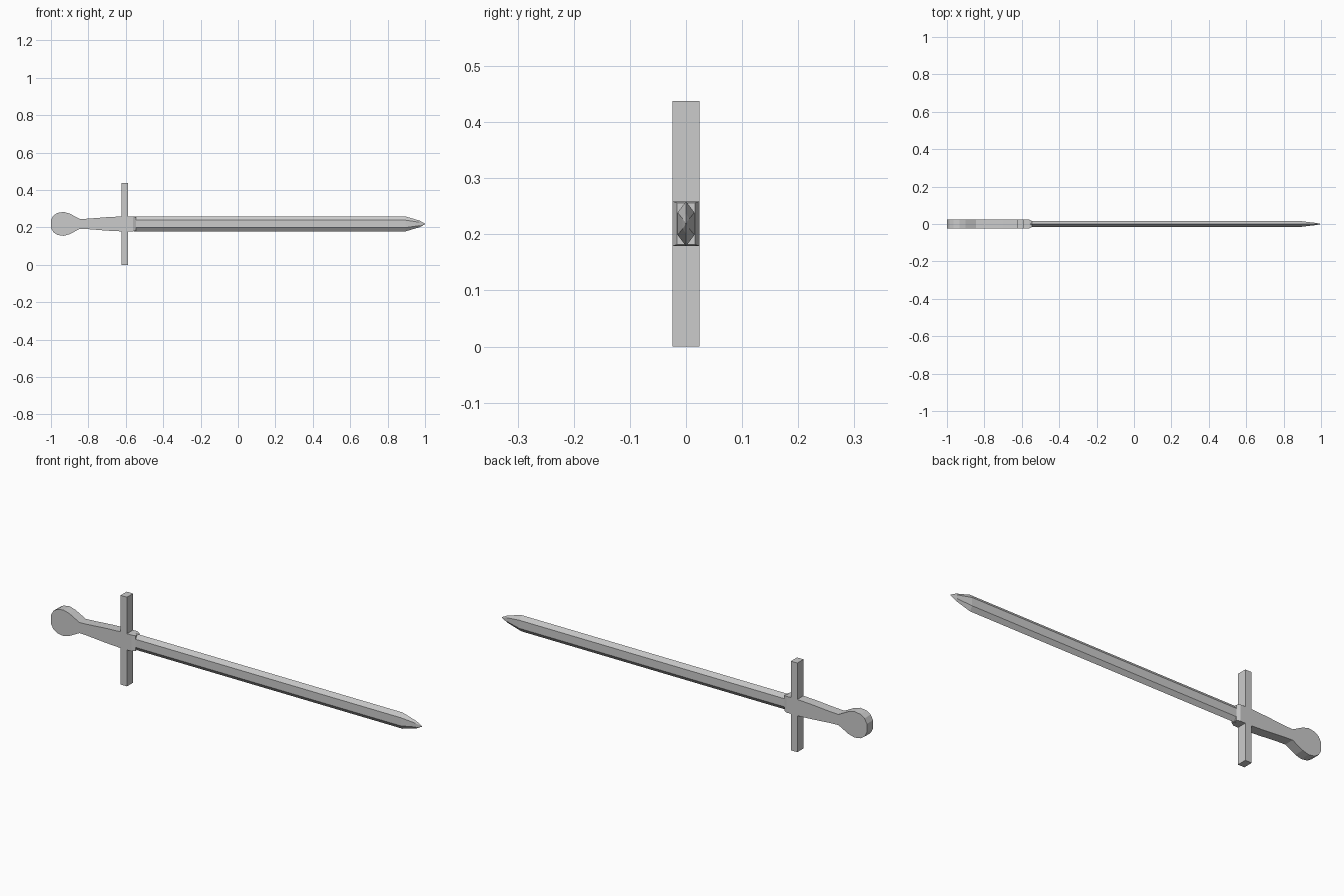
import bpy
import bmesh

if "Cube" in bpy.data.objects:
    bpy.data.objects.remove(bpy.data.objects["Cube"])

ZC = 0.219      # height of the sword's long axis
HY = 0.024      # half thickness of the hilt


def make_object(name, bm):
    bmesh.ops.recalc_face_normals(bm, faces=bm.faces)
    mesh = bpy.data.meshes.new(name)
    bm.to_mesh(mesh)
    bm.free()
    obj = bpy.data.objects.new(name, mesh)
    bpy.context.collection.objects.link(obj)
    return obj


def loft(name, sections):
    """Join rings of equal point count along the sword and cap both ends."""
    bm = bmesh.new()
    rings = [[bm.verts.new(p) for p in ring] for ring in sections]
    for a, b in zip(rings, rings[1:]):
        n = len(a)
        for i in range(n):
            bm.faces.new((a[i], a[(i + 1) % n], b[(i + 1) % n], b[i]))
    bm.faces.new(rings[0])
    bm.faces.new(rings[-1])
    return make_object(name, bm)


def box_ring(x, hy, hz):
    return [(x, sy * hy, ZC + sz * hz) for sy, sz in ((-1, -1), (1, -1), (1, 1), (-1, 1))]


def hex_ring(x, hy, flat, hz):
    return [(x, 0, ZC + hz), (x, hy, ZC + flat), (x, hy, ZC - flat),
            (x, 0, ZC - hz), (x, -hy, ZC - flat), (x, -hy, ZC + flat)]


# Hilt: pommel, grip and cross guard as one mirrored outline, extruded in depth
upper = [(-1.0, 0.021), (-0.987, 0.045), (-0.965, 0.059), (-0.932, 0.064),
         (-0.900, 0.055), (-0.845, 0.026), (-0.800, 0.028), (-0.700, 0.036),
         (-0.622, 0.040), (-0.622, ZC), (-0.587, ZC), (-0.587, 0.040)]
outline = upper + [(x, -z) for x, z in reversed(upper)]
loft("hilt", [[(x, y, ZC + z) for x, z in outline] for y in (-HY, HY)])

# Collar: block tapering from the guard down to the blade
loft("blade_collar", [box_ring(-0.587, HY, 0.040), box_ring(-0.562, HY, 0.040),
                      box_ring(-0.546, 0.016, 0.037)])

# Blade: flattened hexagon section narrowing to a point
loft("blade", [hex_ring(-0.555, 0.015, 0.020, 0.040),
               hex_ring(0.895, 0.015, 0.020, 0.040),
               hex_ring(0.970, 0.006, 0.009, 0.018),
               hex_ring(1.0, 0.0005, 0.001, 0.002)])
